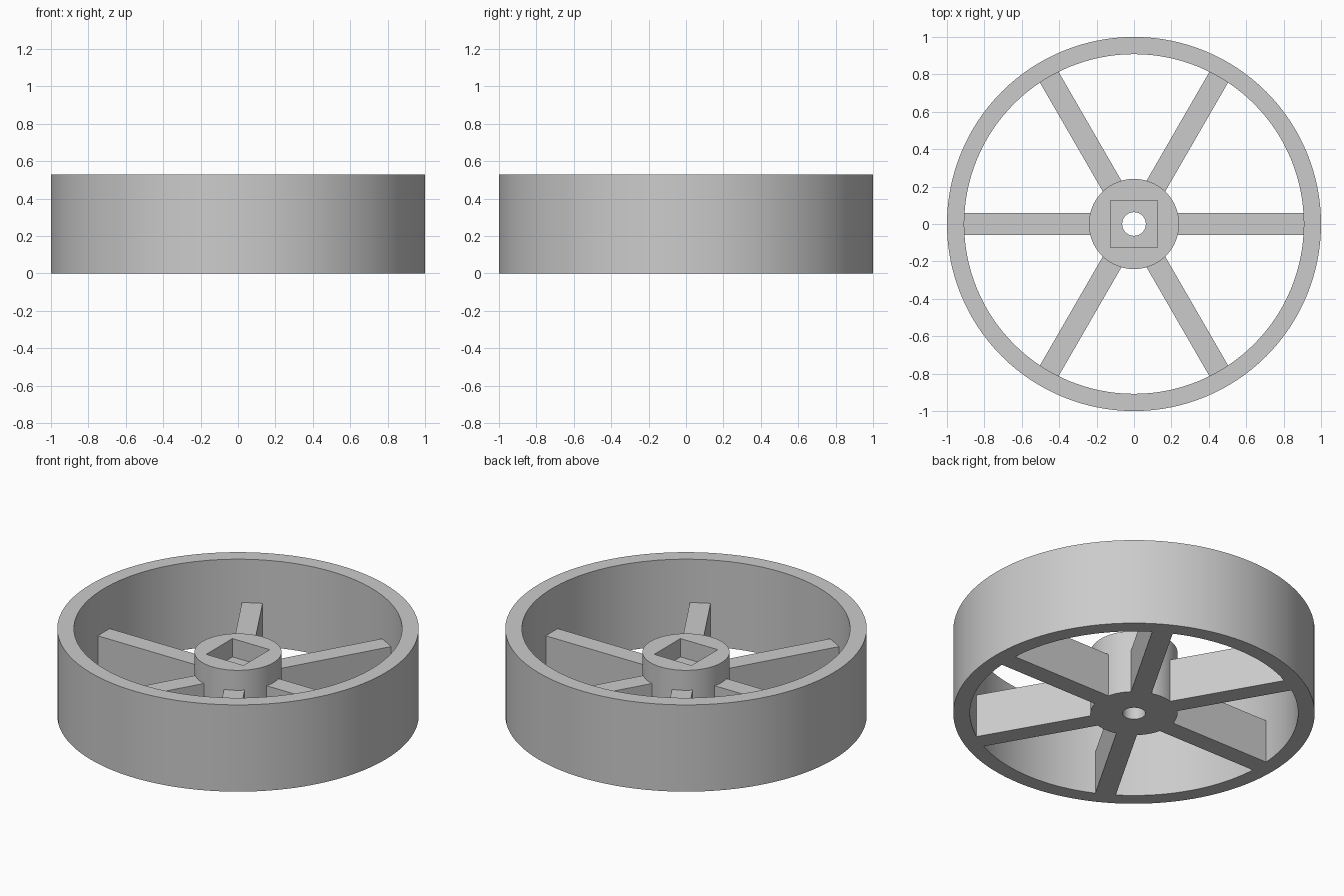
import bpy
import bmesh
import math

cube = bpy.data.objects.get("Cube")
if cube:
    bpy.data.objects.remove(cube, do_unlink=True)

# Main dimensions
RIM_OUTER, RIM_INNER, RIM_HEIGHT = 1.0, 0.908, 0.53
HUB_RADIUS, HUB_HEIGHT = 0.241, 0.387
SPOKE_WIDTH, SPOKE_HEIGHT, SPOKES = 0.115, 0.265, 6
BORE_RADIUS, SOCKET_WIDTH, SOCKET_FLOOR = 0.063, 0.252, 0.275
SEGMENTS = 128

grey = bpy.data.materials.new("light_grey")
grey.use_nodes = True
colour = (0.6, 0.6, 0.6, 1)
grey.diffuse_color = colour
grey.node_tree.nodes["Principled BSDF"].inputs["Base Color"].default_value = colour


def finish(obj, name):
    obj.name = name
    obj.data.materials.clear()
    obj.data.materials.append(grey)
    bpy.ops.object.select_all(action='DESELECT')
    obj.select_set(True)
    bpy.context.view_layer.objects.active = obj
    bpy.ops.object.shade_smooth_by_angle(angle=math.radians(30))


def cylinder(radius, z0, z1):
    bpy.ops.mesh.primitive_cylinder_add(vertices=SEGMENTS, radius=radius, depth=z1 - z0,
                                        location=(0, 0, (z0 + z1) / 2))
    return bpy.context.object


def box(x0, x1, width, z0, z1):
    bpy.ops.mesh.primitive_cube_add(size=1, location=((x0 + x1) / 2, 0, (z0 + z1) / 2))
    obj = bpy.context.object
    obj.scale = (x1 - x0, width, z1 - z0)
    bpy.ops.object.transform_apply(location=True, rotation=True, scale=True)
    return obj


def cut(target, cutter):
    cutter.hide_render = True
    mod = target.modifiers.new("cut", 'BOOLEAN')
    mod.operation = 'DIFFERENCE'
    mod.solver = 'EXACT'
    mod.object = cutter
    bpy.context.view_layer.objects.active = target
    bpy.ops.object.modifier_apply(modifier=mod.name)
    bpy.data.objects.remove(cutter, do_unlink=True)


# Rim: a rectangular section spun around the axle
bm = bmesh.new()
section = [(RIM_INNER, 0), (RIM_OUTER, 0), (RIM_OUTER, RIM_HEIGHT), (RIM_INNER, RIM_HEIGHT)]
verts = [bm.verts.new((r, 0, z)) for r, z in section]
edges = [bm.edges.new((verts[i], verts[(i + 1) % 4])) for i in range(4)]
bmesh.ops.spin(bm, geom=verts + edges, cent=(0, 0, 0), axis=(0, 0, 1),
               angle=math.tau, steps=SEGMENTS, use_merge=True)
bmesh.ops.remove_doubles(bm, verts=bm.verts, dist=0.0001)
bmesh.ops.recalc_face_normals(bm, faces=bm.faces)
mesh = bpy.data.meshes.new("rim")
bm.to_mesh(mesh)
bm.free()
rim = bpy.data.objects.new("rim", mesh)
bpy.context.collection.objects.link(rim)
finish(rim, "rim")

# Hub: square socket from above, round bore right through
hub = cylinder(HUB_RADIUS, 0, HUB_HEIGHT)
cut(hub, box(-SOCKET_WIDTH / 2, SOCKET_WIDTH / 2, SOCKET_WIDTH, SOCKET_FLOOR, HUB_HEIGHT + 0.1))
cut(hub, cylinder(BORE_RADIUS, -0.1, HUB_HEIGHT + 0.1))
finish(hub, "hub")

# Spokes: straight bars from hub to rim
for i in range(SPOKES):
    spoke = box(HUB_RADIUS - 0.007, RIM_INNER + 0.001, SPOKE_WIDTH, 0, SPOKE_HEIGHT)
    spoke.rotation_euler.z = math.tau * i / SPOKES
    finish(spoke, f"spoke_{i + 1}")
